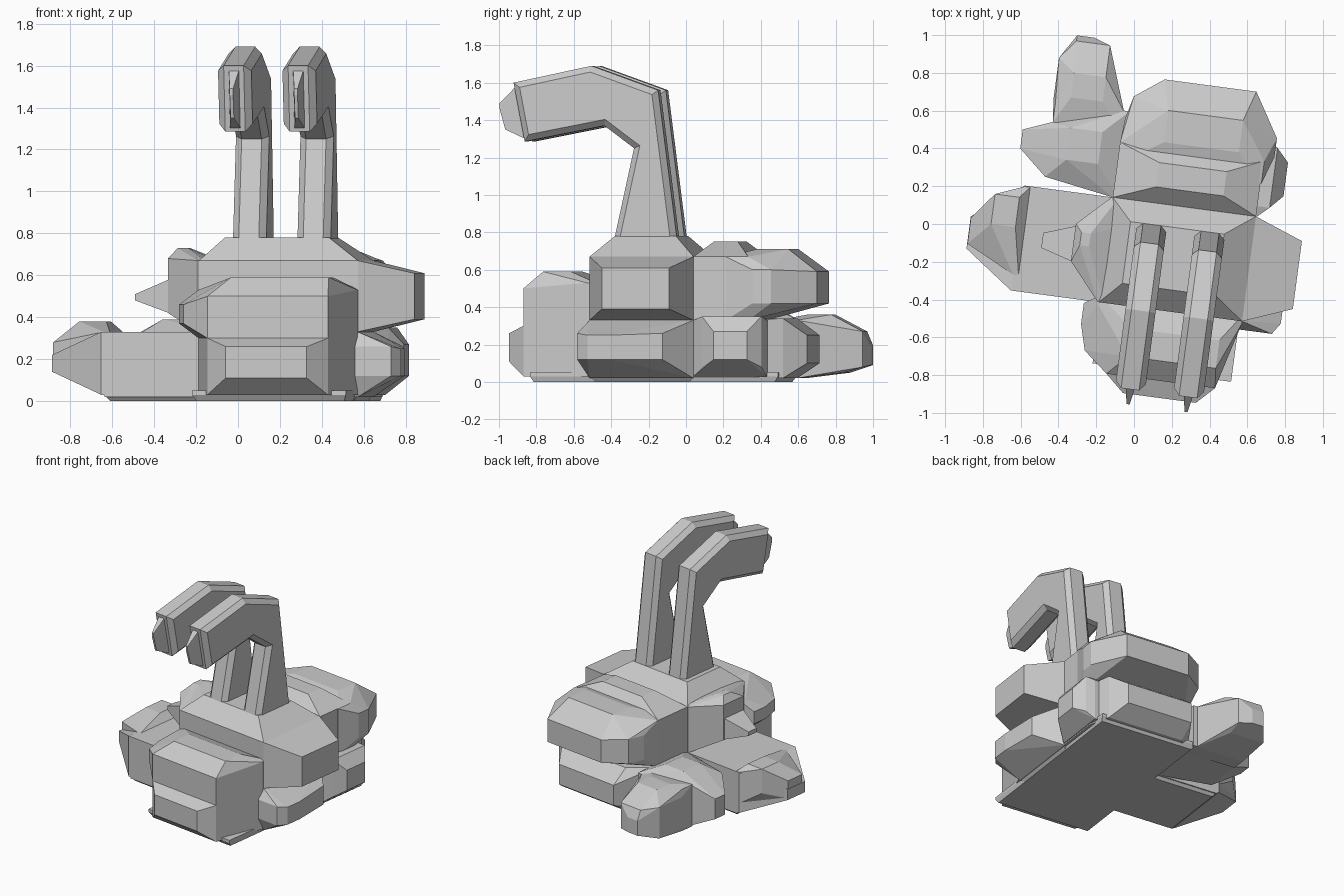
import bpy, bmesh, math
from mathutils import Matrix

# the whole layout sits on a grid turned slightly clockwise
TURN = Matrix.Rotation(math.radians(-7.6), 4, 'Z')


def finish(name, bm):
    bmesh.ops.recalc_face_normals(bm, faces=bm.faces[:])
    bm.transform(TURN)
    me = bpy.data.meshes.new(name)
    bm.to_mesh(me)
    bm.free()
    ob = bpy.data.objects.new(name, me)
    bpy.context.collection.objects.link(ob)
    return ob


def rock(name, *boxes):
    """Faceted stone: convex hull wrapped round boxes (x0, x1, y0, y1, z0, z1)."""
    bm = bmesh.new()
    for x0, x1, y0, y1, z0, z1 in boxes:
        for x in (x0, x1):
            for y in (y0, y1):
                for z in (z0, z1):
                    bm.verts.new((x, y, z))
    bmesh.ops.remove_doubles(bm, verts=bm.verts[:], dist=0.001)
    bmesh.ops.convex_hull(bm, input=bm.verts[:])
    bmesh.ops.delete(bm, geom=[v for v in bm.verts if not v.link_faces], context='VERTS')
    bmesh.ops.dissolve_limit(bm, angle_limit=math.radians(2), verts=bm.verts[:], edges=bm.edges[:])
    return finish(name, bm)


def neck(name, x, half, profile, bevel):
    """Hooked neck: side profile extruded sideways with chamfered rims."""
    bm = bmesh.new()
    face = bm.faces.new([bm.verts.new((x - half, y, z)) for y, z in profile])
    ext = bmesh.ops.extrude_face_region(bm, geom=[face])
    # extrusion keeps the starting cap, so both ends are closed
    moved = [g for g in ext['geom'] if isinstance(g, bmesh.types.BMVert)]
    bmesh.ops.translate(bm, verts=moved, vec=(2 * half, 0, 0))
    if len([f for f in bm.faces if len(f.verts) > 4]) < 2:
        bm.faces.new([v for v in bm.verts if v not in moved])
    rims = [e for e in bm.edges if abs(e.verts[0].co.x - e.verts[1].co.x) < 1e-5]
    bmesh.ops.bevel(bm, geom=rims, offset=bevel, segments=1, affect='EDGES', profile=0.5)
    return finish(name, bm)


# flat footing under everything
rock('footing_row', (-.56, .61, -.41, .10, 0, .02), (-.585, .635, -.435, .125, .03, .05))
rock('footing_column', (-.10, .61, -.74, .56, 0, .02), (-.12, .62, -.76, .58, .03, .05))

# lower layer
rock('lower_core', (-.13, .635, -.435, .125, .02, .34))
rock('left_block', (-.585, -.13, -.435, .125, .02, .33))
rock('left_block_end', (-.60, -.58, -.435, .125, .03, .33), (-.862, -.6, -.246, -.074, .14, .22))
rock('left_block_lump', (-.60, -.57, -.35, .12, .1, .33), (-.75, -.62, -.10, .06, .2, .38),
     (-.86, -.80, -.22, -.08, .15, .28))
rock('lower_right_rock', (.60, .635, -.435, .125, .02, .33), (.60, .80, -.48, -.02, .12, .26),
     (.60, .84, -.42, -.30, .12, .25))
rock('lower_back_rock', (-.13, .635, .125, .45, .02, .33), (0, .58, .125, .60, .02, .34),
     (0, .50, .40, .72, .10, .25))
rock('lower_back_right_rock', (.60, .64, .125, .52, .03, .33), (.60, .765, .25, .43, .12, .27),
     (.60, .70, .18, .50, .08, .35))
rock('back_left_rock', (-.13, -.10, .125, .588, .02, .33), (-.50, -.13, .186, .478, .03, .32),
     (-.65, -.13, .317, .418, .10, .25), (-.40, -.23, .29, .46, .10, .39))
rock('back_tail_rock', (-.497, -.13, .478, .58, .02, .33), (-.51, -.25, .60, .82, .05, .28),
     (-.43, -.25, .80, .92, .08, .27), (-.43, -.34, .80, .95, .09, .20),
     (-.42, -.25, .62, .75, .10, .36))
rock('lower_front_rock', (-.13, .635, -.45, -.40, .03, .30), (-.04, .54, -.805, -.45, .03, .30),
     (.06, .45, -.895, -.45, .11, .26))

# upper layer
rock('front_ledge', (-.13, .635, -.45, -.40, .30, .53), (-.208, .30, -.562, -.45, .37, .46),
     (-.17, .30, -.698, -.45, .37, .46), (-.04, .54, -.805, -.45, .30, .50),
     (.06, .53, -.70, -.55, .30, .59))
rock('centre_rock', (-.13, .635, -.435, .125, .33, .67), (-.02, .48, -.32, .01, .40, .78))
rock('upper_right_rock', (.60, .635, -.435, .125, .33, .67), (.60, .893, -.335, .028, .39, .61))
rock('upper_left_rock', (-.135, -.10, -.435, .125, .33, .67), (-.305, -.10, -.24, -.04, .42, .68),
     (-.27, -.22, -.15, -.08, .50, .73))
rock('upper_left_spike', (-.30, -.25, -.24, -.05, .42, .58), (-.47, -.30, -.19, -.11, .48, .51))
rock('upper_back_slab', (-.13, .635, .125, .42, .33, .67), (.09, .45, .21, .34, .50, .75))
rock('upper_back_rock', (-.13, .64, .30, .42, .33, .67), (-.12, .69, .45, .55, .42, .60),
     (-.09, .60, .50, .67, .42, .60), (.06, .55, .50, .78, .42, .59),
     (.10, .50, .45, .62, .40, .71))

# two hooked necks with thin blade beaks
side = [(-.34, .70), (-.22, 1.25), (-.38, 1.37), (-.81, 1.285), (-.87, 1.60),
        (-.45, 1.69), (-.09, 1.56), (.02, .70)]
for tag, x in (('left', .095), ('right', .405)):
    neck(tag + '_neck', x, .08, side, .032)
    rock(tag + '_beak',
         (x - .025, x + .025, -.86, -.80, 1.57, 1.58), (x - .025, x + .025, -.81, -.76, 1.30, 1.31),
         (x - .008, x + .008, -.95, -.90, 1.46, 1.49), (x - .008, x + .008, -.92, -.88, 1.35, 1.40))
